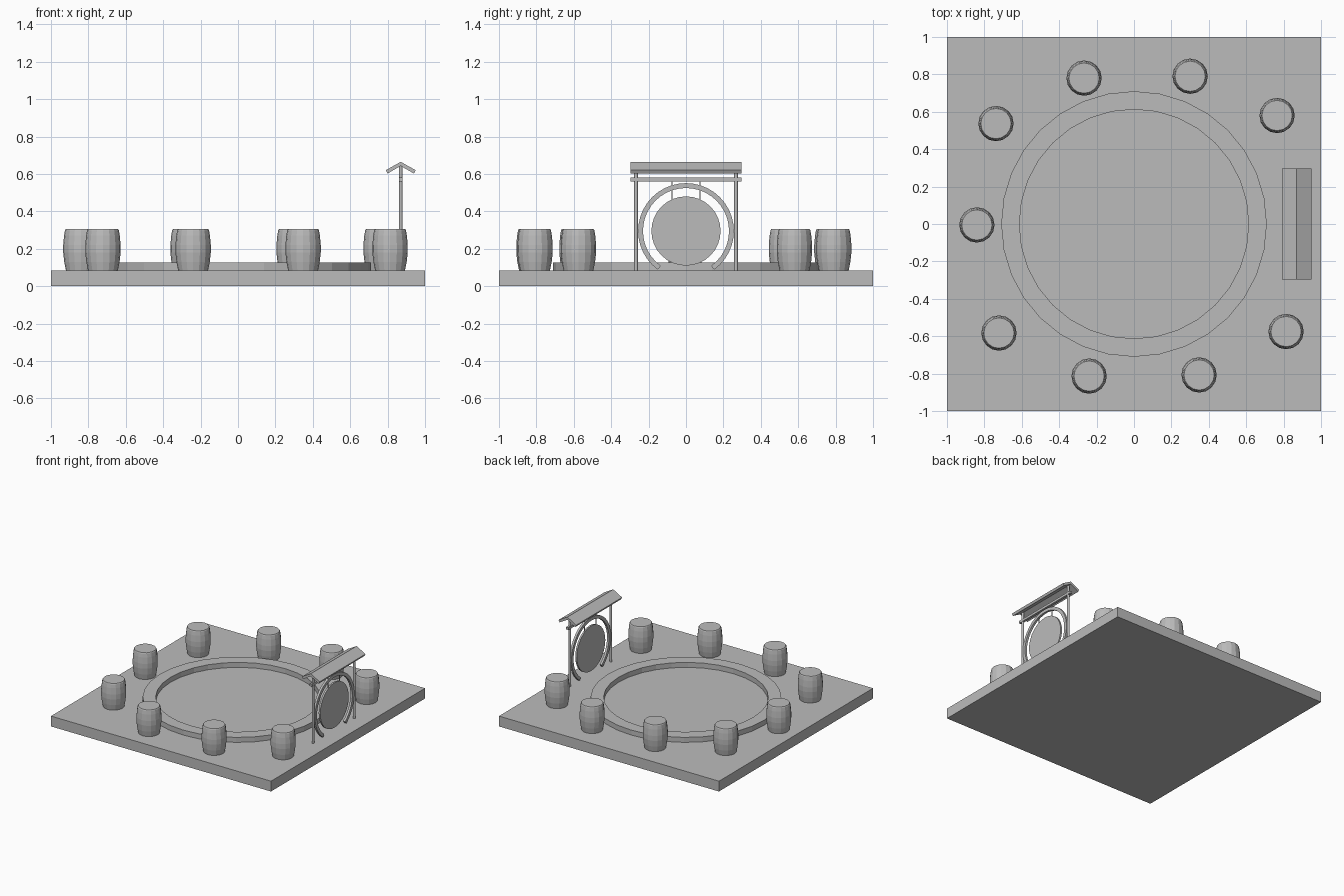
import bpy, bmesh, math
from mathutils import Vector

if "Cube" in bpy.data.objects:
    bpy.data.objects.remove(bpy.data.objects["Cube"])

grey = bpy.data.materials.new("plain_grey")
grey.diffuse_color = (0.5, 0.5, 0.5, 1)
grey.use_nodes = True
grey.node_tree.nodes["Principled BSDF"].inputs["Base Color"].default_value = grey.diffuse_color


def make(name, verts, faces):
    me = bpy.data.meshes.new(name)
    me.from_pydata(verts, [], faces)
    bm = bmesh.new()
    bm.from_mesh(me)
    bmesh.ops.recalc_face_normals(bm, faces=bm.faces)
    bm.to_mesh(me)
    bm.free()
    me.materials.append(grey)
    ob = bpy.data.objects.new(name, me)
    bpy.context.collection.objects.link(ob)
    return ob


def box(name, lo, hi):
    v = [(x, y, z) for x in (lo[0], hi[0]) for y in (lo[1], hi[1]) for z in (lo[2], hi[2])]
    return make(name, v, [(0, 1, 3, 2), (4, 6, 7, 5), (0, 4, 5, 1),
                          (2, 3, 7, 6), (0, 2, 6, 4), (1, 5, 7, 3)])


def lathe(name, profile, n, centre=(0, 0), ring=False):
    """Spin (radius, z) points; caps the ends, or joins them for a ring."""
    v, f, m = [], [], len(profile)
    for i in range(n):
        a = 2 * math.pi * i / n
        v += [(centre[0] + r * math.cos(a), centre[1] + r * math.sin(a), z) for r, z in profile]
    for i in range(n):
        j = (i + 1) % n
        for k in range(m if ring else m - 1):
            q = (k + 1) % m
            f.append((i * m + k, j * m + k, j * m + q, i * m + q))
    if not ring:
        f += [[i * m for i in range(n)], [i * m + m - 1 for i in range(n)]]
    return make(name, v, f)


def prism(name, section, y0, y1):
    """Extrude an (x, z) section along y."""
    n = len(section)
    v = [(x, y, z) for y in (y0, y1) for x, z in section]
    f = [(i, (i + 1) % n, n + (i + 1) % n, n + i) for i in range(n)]
    return make(name, v, f + [list(range(n)), list(range(n, 2 * n))])


# square platform and raised ring
TOP = 0.085
box("platform", (-1, -1, 0), (1, 1, TOP))
lathe("arena_ring", [(0.71, TOP - 0.005), (0.71, 0.126), (0.613, 0.126), (0.613, TOP - 0.005)], 32, ring=True)

# barrel drums
drums = [(-0.267, 0.78), (0.30, 0.79), (0.765, 0.58), (-0.738, 0.537), (-0.84, -0.005),
         (-0.722, -0.583), (-0.24, -0.813), (0.348, -0.807), (0.813, -0.575)]
barrel = [(0.08, TOP), (0.089, 0.13), (0.0945, 0.18), (0.0945, 0.22),
          (0.09, 0.27), (0.085, 0.299), (0.081, 0.305)]
for i, c in enumerate(drums):
    lathe(f"drum_{i + 1}", barrel, 16, c)

# gong stand: posts, crossbar, strings
GX, GZ = 0.87, 0.295
for s in (-1, 1):
    lathe(f"gong_post_{s}", [(0.01, TOP), (0.01, 0.64)], 12, (GX, s * 0.267))
    box(f"gong_string_{s}", (GX - 0.002, s * 0.075 - 0.002, 0.46), (GX + 0.002, s * 0.075 + 0.002, 0.565))
box("gong_crossbar", (GX - 0.01, -0.298, 0.561), (GX + 0.01, 0.298, 0.581))

# gabled roof
prism("gong_roof", [(0.79, 0.62), (GX, 0.665), (0.95, 0.62), (0.941, 0.602),
                    (GX, 0.643), (0.799, 0.602)], -0.298, 0.298)

# open hoop around the gong
v, f, N = [], [], 32
for i in range(N + 1):
    a = math.radians(-54 + 288 * i / N)
    for r, dx in ((0.256, -0.009), (0.256, 0.009), (0.23, 0.009), (0.23, -0.009)):
        v.append((GX + dx, r * math.cos(a), GZ + r * math.sin(a)))
for i in range(N):
    for k in range(4):
        q = (k + 1) % 4
        f.append((4 * i + k, 4 * i + q, 4 * i + 4 + q, 4 * i + 4 + k))
f += [(0, 1, 2, 3), tuple(4 * N + k for k in range(4))]
make("gong_hoop", v, f)

# gong disc
v, n = [], 32
for dx in (-0.007, 0.007):
    v += [(GX + dx, 0.185 * math.cos(2 * math.pi * i / n), GZ + 0.185 * math.sin(2 * math.pi * i / n)) for i in range(n)]
f = [(i, (i + 1) % n, n + (i + 1) % n, n + i) for i in range(n)]
make("gong_disc", v, f + [list(range(n)), list(range(n, 2 * n))])
